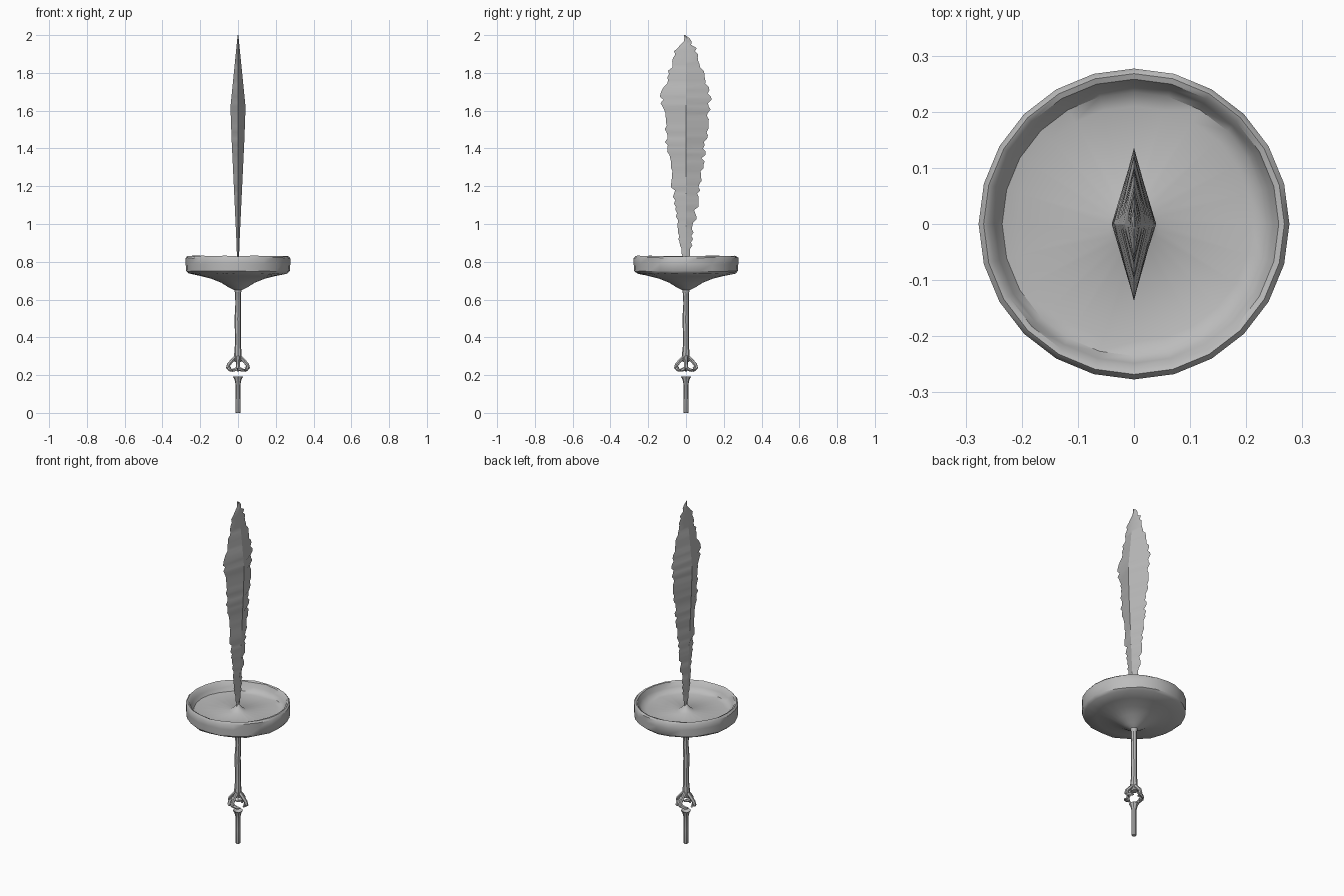
import bpy, bmesh, math, random
from mathutils import Vector

random.seed(4)
cube = bpy.data.objects.get("Cube")
if cube:
    bpy.data.objects.remove(cube, do_unlink=True)

grey = bpy.data.materials.new("plain grey")
grey.use_nodes = True
tone = (0.5, 0.5, 0.5, 1)
grey.diffuse_color = tone
grey.node_tree.nodes["Principled BSDF"].inputs["Base Color"].default_value = tone


def finish(name, bm, angle=40):
    bmesh.ops.recalc_face_normals(bm, faces=bm.faces[:])
    mesh = bpy.data.meshes.new(name)
    bm.to_mesh(mesh)
    bm.free()
    mesh.materials.append(grey)
    ob = bpy.data.objects.new(name, mesh)
    bpy.context.collection.objects.link(ob)
    bpy.ops.object.select_all(action='DESELECT')
    ob.select_set(True)
    bpy.context.view_layer.objects.active = ob
    bpy.ops.object.shade_smooth_by_angle(angle=math.radians(angle))
    return ob


def skin(bm, rings):
    """Bridge equal rings of points and cap both ends."""
    rows = [[bm.verts.new(p) for p in ring] for ring in rings]
    n = len(rows[0])
    for a, b in zip(rows, rows[1:]):
        for i in range(n):
            j = (i + 1) % n
            bm.faces.new((a[i], a[j], b[j], b[i]))
    bm.faces.new(rows[0])
    bm.faces.new(rows[-1])


def lathe(name, profile, sides, wobble=0.0, angle=40):
    bm = bmesh.new()
    rings = []
    for r, z in profile:
        ring = []
        for i in range(sides):
            a = math.tau * i / sides
            ring.append((r * math.cos(a), r * math.sin(a),
                         z + random.uniform(-wobble, wobble) * (r > 0.2)))
        rings.append(ring)
    skin(bm, rings)
    return finish(name, bm, angle)


def tube(bm, points, radii, sides=6):
    """Sweep a round section along a short path."""
    pts = [Vector(p) for p in points]
    rings = []
    for k, p in enumerate(pts):
        d = (pts[min(k + 1, len(pts) - 1)] - pts[max(k - 1, 0)]).normalized()
        u = d.orthogonal().normalized()
        v = d.cross(u)
        rings.append([p + radii[k] * (u * math.cos(math.tau * i / sides)
                      + v * math.sin(math.tau * i / sides)) for i in range(sides)])
    skin(bm, rings)


def lerp(table, z):
    for (z0, a), (z1, b) in zip(table, table[1:]):
        if z <= z1:
            return a + (b - a) * (z - z0) / (z1 - z0)
    return table[-1][1]


# Shallow dish with rounded rim, flared underside and a central peak
lathe("dish", [(0.014, 0.63), (0.02, 0.65), (0.05, 0.665), (0.09, 0.69), (0.14, 0.71),
               (0.2, 0.725), (0.262, 0.738), (0.275, 0.75), (0.277, 0.79),
               (0.277, 0.82), (0.268, 0.83), (0.258, 0.826), (0.248, 0.8),
               (0.235, 0.782), (0.21, 0.776), (0.045, 0.776), (0.02, 0.795),
               (0.004, 0.815)], 24, 0.003)

# Ragged leaf blade with a diamond section
width = [(0.8, 0.012), (0.85, 0.025), (1.0, 0.045), (1.2, 0.073), (1.4, 0.1),
         (1.6, 0.122), (1.68, 0.13), (1.75, 0.108), (1.85, 0.078), (1.93, 0.05),
         (1.965, 0.022), (2.0, 0.004)]
thick = [(0.8, 0.005), (0.9, 0.008), (1.2, 0.022), (1.45, 0.034), (1.62, 0.04),
         (1.8, 0.022), (2.0, 0.002)]
bm = bmesh.new()
rings = []
rows = 70
for k in range(rows + 1):
    z = 0.8 + 1.2 * k / rows
    w, t = lerp(width, z), lerp(thick, z)
    rag = min(0.013, w * 0.25)
    left, right = (w + random.uniform(-rag, rag * 0.7) for _ in range(2))
    sway = 0.008 * math.sin(z * 90) if z > 1.96 else 0
    rings.append([(t, sway, z), (0, right + sway, z), (-t, sway, z), (0, -left + sway, z)])
skin(bm, rings)
finish("blade", bm, 25)

# Slightly uneven upper stem
bm = bmesh.new()
heights = [0.27, 0.31, 0.36, 0.42, 0.5, 0.58, 0.64, 0.67]
tube(bm, [(random.uniform(-0.002, 0.002), random.uniform(-0.002, 0.002), z) for z in heights],
     [0.019, 0.02, 0.016, 0.016, 0.017, 0.015, 0.016, 0.025], 8)
finish("upper_stem", bm)

# Open knot: splayed struts with curled feet, joined by a broken band
bm = bmesh.new()
for i in range(4):
    a = math.tau * i / 4
    c, s = math.cos(a), math.sin(a)
    path = [(0.008, 0.3), (0.03, 0.278), (0.05, 0.255), (0.054, 0.24), (0.036, 0.222)]
    tube(bm, [(r * c, r * s, z) for r, z in path], [0.011, 0.01, 0.01, 0.011, 0.006])
    arc = [a + 0.22 * k for k in range(5)]
    tube(bm, [(0.047 * math.cos(b), 0.047 * math.sin(b), 0.237 - 0.012 * math.sin(2 * (b - a)))
              for b in arc], [0.012, 0.01, 0.009, 0.008, 0.004])
finish("open_knot", bm)

# Lower stem with a small funnel top
lathe("lower_stem", [(0.012, 0), (0.014, 0.01), (0.013, 0.08), (0.013, 0.15),
                     (0.018, 0.175), (0.027, 0.192), (0.02, 0.188), (0.005, 0.165)], 8)
